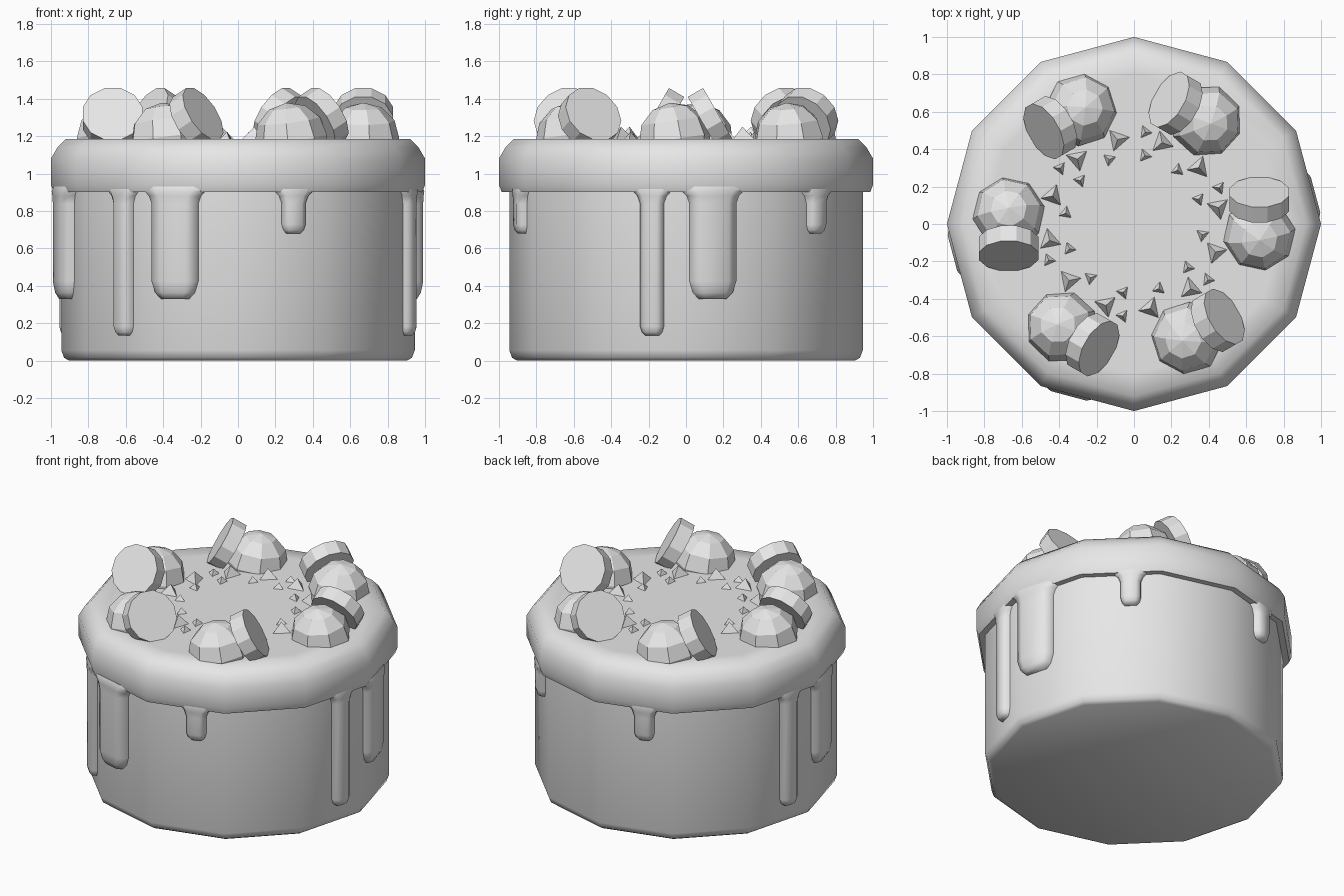
import bpy
import bmesh
from math import radians, pi
from mathutils import Matrix, Vector

cube = bpy.data.objects.get("Cube")
if cube:
    bpy.data.objects.remove(cube, do_unlink=True)

grey = bpy.data.materials.new("plain_grey")
grey.use_nodes = True
COLOUR = (0.8, 0.8, 0.8, 1)
grey.diffuse_color = COLOUR
grey.node_tree.nodes["Principled BSDF"].inputs["Base Color"].default_value = COLOUR

TOP = 1.185      # height of the icing's top
APOTHEM = 0.913  # distance from the axis to a flat side of the cake


def spin(degrees):
    return Matrix.Rotation(radians(degrees), 4, "Z")


def finish(name, bm, smooth_angle=None):
    bmesh.ops.recalc_face_normals(bm, faces=bm.faces)
    mesh = bpy.data.meshes.new(name)
    bm.to_mesh(mesh)
    bm.free()
    mesh.materials.append(grey)
    obj = bpy.data.objects.new(name, mesh)
    bpy.context.collection.objects.link(obj)
    if smooth_angle:
        bpy.ops.object.select_all(action="DESELECT")
        obj.select_set(True)
        bpy.context.view_layer.objects.active = obj
        bpy.ops.object.shade_smooth_by_angle(angle=radians(smooth_angle))
    return obj


def loft(bm, sections):
    """Join closed sections of equal point count and cap both ends."""
    rings = [[bm.verts.new(p) for p in section] for section in sections]
    for low, high in zip(rings, rings[1:]):
        for i in range(len(low)):
            j = (i + 1) % len(low)
            bm.faces.new((low[i], low[j], high[j], high[i]))
    bm.faces.new(rings[0])
    bm.faces.new(rings[-1])


def lathe(name, profile, smooth_angle):
    bm = bmesh.new()
    loft(bm, [[spin(30 * i) @ Vector((r, 0, z)) for i in range(12)]
              for r, z in profile])
    return finish(name, bm, smooth_angle)


# Cake body and its icing cap
lathe("cake_body", [(0.905, 0), (0.93, 0.015), (0.945, 0.055), (0.945, 0.95)], 60)
lathe("icing_cap", [(0.92, 0.9), (0.985, 0.9), (1, 0.94), (1, 1.08),
                    (0.965, 1.14), (0.92, TOP), (0.8, TOP)], 60)


# Icing drips, each lying on one flat side of the cake
def drip(name, side, offset, width, depth, bottom):
    w = width / 2
    tip = w * 0.75
    levels = [(bottom, w * 0.6, 0.6), (bottom + tip * 0.35, w * 0.85, 0.85),
              (bottom + tip, w, 1), (0.84, w, 1),
              (0.88, w + 0.015, 1), (0.905, w + 0.04, 1), (0.93, w + 0.05, 0.8)]
    bm = bmesh.new()
    sections = []
    for z, half, k in levels:
        d = depth * k
        outline = [(-half, -0.03), (-half, d * 0.5), (-half * 0.6, d),
                   (half * 0.6, d), (half, d * 0.5), (half, -0.03)]
        sections.append([spin(side) @ Vector((APOTHEM + out, offset + t, z))
                         for t, out in outline])
    loft(bm, sections)
    finish(name, bm, 60)


for side in (15, 195, 255):
    drip(f"wide_drip_{side}", side, -0.1, 0.25, 0.065, 0.33)
for side in (165, 225, 345):
    drip(f"long_drip_{side}", side, 0.06, 0.125, 0.05, 0.135)
for side in (45, 105, 285):
    drip(f"short_drip_{side}", side, 0.06, 0.125, 0.05, 0.68)

# Ring of faceted balls, each with a round wafer leaning on it
for n in range(6):
    turn = spin(60 * n)

    bm = bmesh.new()
    bmesh.ops.create_uvsphere(
        bm, u_segments=8, v_segments=6, radius=0.195,
        matrix=turn @ Matrix.Translation((0.67, -0.06, TOP))
        @ Matrix.Rotation(radians(8), 4, "X") @ spin(10))
    bmesh.ops.bisect_plane(bm, geom=bm.verts[:] + bm.edges[:] + bm.faces[:],
                           plane_co=(0, 0, TOP - 0.03), plane_no=(0, 0, 1),
                           clear_inner=True)
    finish(f"ball_{n + 1}", bm)

    bm = bmesh.new()
    bmesh.ops.create_cone(
        bm, cap_ends=True, segments=12, radius1=0.165, radius2=0.165, depth=0.095,
        matrix=turn @ Matrix.Translation((0.67, 0.13, 1.295))
        @ Matrix.Rotation(radians(-60), 4, "X") @ spin(15))
    finish(f"wafer_{n + 1}", bm)


# Three rings of pyramid crumbs
def crumbs(name, count, start, ring, size):
    bm = bmesh.new()
    for n in range(count):
        bmesh.ops.create_cone(
            bm, cap_ends=True, segments=3, radius1=size, radius2=0, depth=size,
            matrix=spin(start + n * 360 / count)
            @ Matrix.Translation((ring, 0, TOP + size / 2)) @ Matrix.Rotation(pi, 4, "Z"))
    finish(name, bm)


crumbs("large_crumbs", 12, 11, 0.46, 0.065)
crumbs("small_inner_crumbs", 12, 21, 0.37, 0.038)
crumbs("small_outer_crumbs", 6, 23, 0.495, 0.038)
